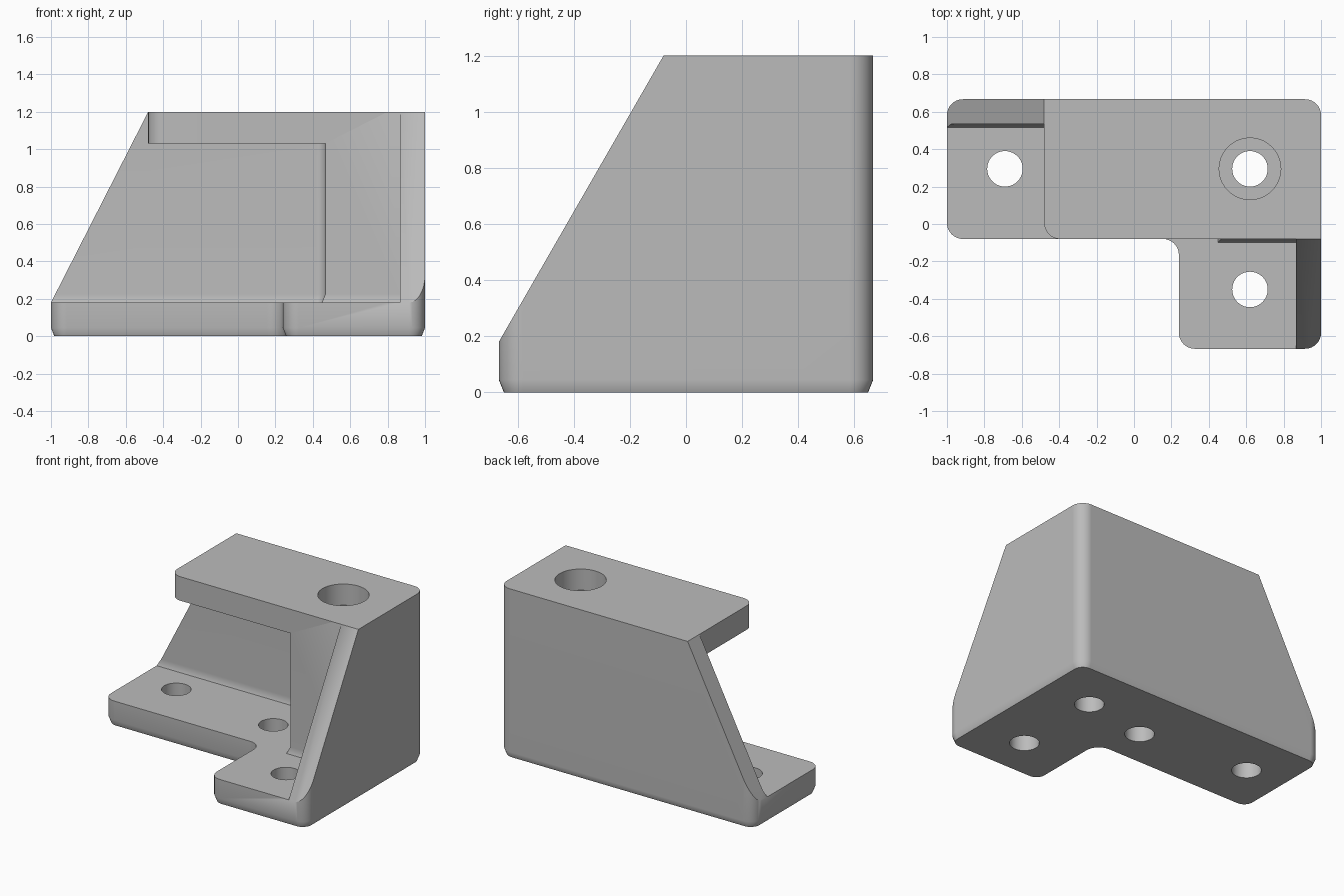
import bpy, bmesh, math
from mathutils import Vector

if "Cube" in bpy.data.objects:
    bpy.data.objects.remove(bpy.data.objects["Cube"], do_unlink=True)

grey = bpy.data.materials.new("plain_grey")
grey.use_nodes = True
colour = (0.5, 0.5, 0.5, 1)
grey.diffuse_color = colour
grey.node_tree.nodes["Principled BSDF"].inputs["Base Color"].default_value = colour

# Key dimensions
R = 0.085
FRONT, BACK, HALF_Y = -0.08, 0.535, 0.667
BASE, SHELF, TOP = 0.18, 1.03, 1.2
WALL_X, POST_X, LEFT_X = 0.865, 0.467, -0.48
CH_IN, CH_UP = 0.018, 0.045


def outline(corners, inset=0.0, steps=8):
    """Counter-clockwise right-angled outline; each corner is (x, y, radius)."""
    pts = []
    for i, (x, y, r) in enumerate(corners):
        p = Vector((x, y))
        a = (p - Vector(corners[i - 1][:2])).normalized()
        b = (Vector(corners[(i + 1) % len(corners)][:2]) - p).normalized()
        convex = a.x * b.y - a.y * b.x > 0
        p += inset * (Vector((-a.y, a.x)) + Vector((-b.y, b.x)))
        if not r:
            pts.append(p)
            continue
        r += -inset if convex else inset
        centre = p - a * r + b * r
        for k in range(steps + 1):
            t = k / steps * math.pi / 2
            pts.append(centre - b * r * math.cos(t) + a * r * math.sin(t))
    return pts


def loft(name, rings):
    """Closed solid through rings of 3D points."""
    bm = bmesh.new()
    loops = [[bm.verts.new(p) for p in ring] for ring in rings]
    bm.faces.new(loops[0])
    bm.faces.new(loops[-1])
    n = len(loops[0])
    for lo, hi in zip(loops, loops[1:]):
        for i in range(n):
            j = (i + 1) % n
            bm.faces.new((lo[i], lo[j], hi[j], hi[i]))
    bmesh.ops.recalc_face_normals(bm, faces=bm.faces)
    mesh = bpy.data.meshes.new(name)
    bm.to_mesh(mesh)
    bm.free()
    mesh.materials.append(grey)
    obj = bpy.data.objects.new(name, mesh)
    bpy.context.collection.objects.link(obj)
    return obj


def upright(name, corners, z0, z1, chamfer=False):
    """Vertical prism, optionally chamfered around its lower edge."""
    levels = [(z0, CH_IN), (z0 + CH_UP, 0)] if chamfer else [(z0, 0)]
    levels.append((z1, 0))
    return loft(name, [[(p.x, p.y, z) for p in outline(corners, d)] for z, d in levels])


def cylinder(name, x, y, r, z0, z1, n=40):
    angles = [2 * math.pi * k / n for k in range(n)]
    return loft(name, [[(x + r * math.cos(a), y + r * math.sin(a), z) for a in angles]
                       for z in (z0, z1)])


# L-shaped body at full height
body = upright("corner_bracket", [
    (-1, FRONT, R), (0.24, FRONT, R), (0.24, -HALF_Y, R),
    (1, -HALF_Y, R), (1, HALF_Y, R), (-1, HALF_Y, R)], 0, TOP, True)

cutters = []
# Open bay between base, shelf, back wall and post
cutters.append(upright("bay_cutter", [
    (-1.3, -1, 0), (POST_X, -1, 0), (POST_X, BACK, 0.05), (-1.3, BACK, 0)],
    BASE, SHELF, True))

# Space beside the shelf end, leaving its rounded corner
cutters.append(upright("shelf_end_cutter", [
    (-1.3, -0.3, 0), (-0.3, -0.3, 0), (-0.3, FRONT, 0),
    (LEFT_X, FRONT, R), (LEFT_X, BACK, 0), (-1.3, BACK, 0)], 0.9, 1.4))

# Space above the front foot, with a chamfer at the foot of the post
foot = [(-1, BASE), (FRONT - CH_IN, BASE), (FRONT, BASE + CH_UP), (FRONT, 1.4), (-1, 1.4)]
cutters.append(loft("foot_cutter", [[(x, y, z) for y, z in foot] for x in (0.1, WALL_X)]))


def slope(start, end):
    """Profile of the waste outside a sloping wall edge."""
    over = end + (end - start) * (1.4 - TOP) / (TOP - BASE)
    return [(start, BASE), (over, 1.4), (-1.3, 1.4), (-1.3, BASE)]


# Sloping ends of the back wall and side wall
cutters.append(loft("back_wall_slope_cutter",
                    [[(x, y, z) for x, z in slope(-1, LEFT_X)] for y in (-1, 1)]))
cutters.append(loft("side_wall_slope_cutter",
                    [[(x, y, z) for y, z in slope(-HALF_Y, FRONT)] for x in (0.8, 1.2)]))

# Bolt holes and the counterbore
for hx, hy in ((-0.69, 0.295), (0.13, 0.21), (0.62, 0.295), (0.62, -0.35)):
    top = 1.4 if hx == 0.62 else 0.6
    cutters.append(cylinder("bolt_hole_cutter", hx, hy, 0.095, -0.2, top))
cutters.append(cylinder("counterbore_cutter", 0.62, 0.295, 0.165, 1.05, 1.4))

bpy.ops.object.select_all(action="DESELECT")
bpy.context.view_layer.objects.active = body
body.select_set(True)
for cutter in cutters:
    cutter.hide_render = True
    mod = body.modifiers.new("cut", "BOOLEAN")
    mod.operation = "DIFFERENCE"
    mod.solver = "EXACT"
    mod.object = cutter
    bpy.ops.object.modifier_apply(modifier=mod.name)
    bpy.data.objects.remove(cutter, do_unlink=True)

# Smooth fillets, crisp edges
bpy.ops.object.shade_smooth_by_angle(angle=math.radians(30))
weighted = body.modifiers.new("weighted_normals", "WEIGHTED_NORMAL")
weighted.keep_sharp = True
